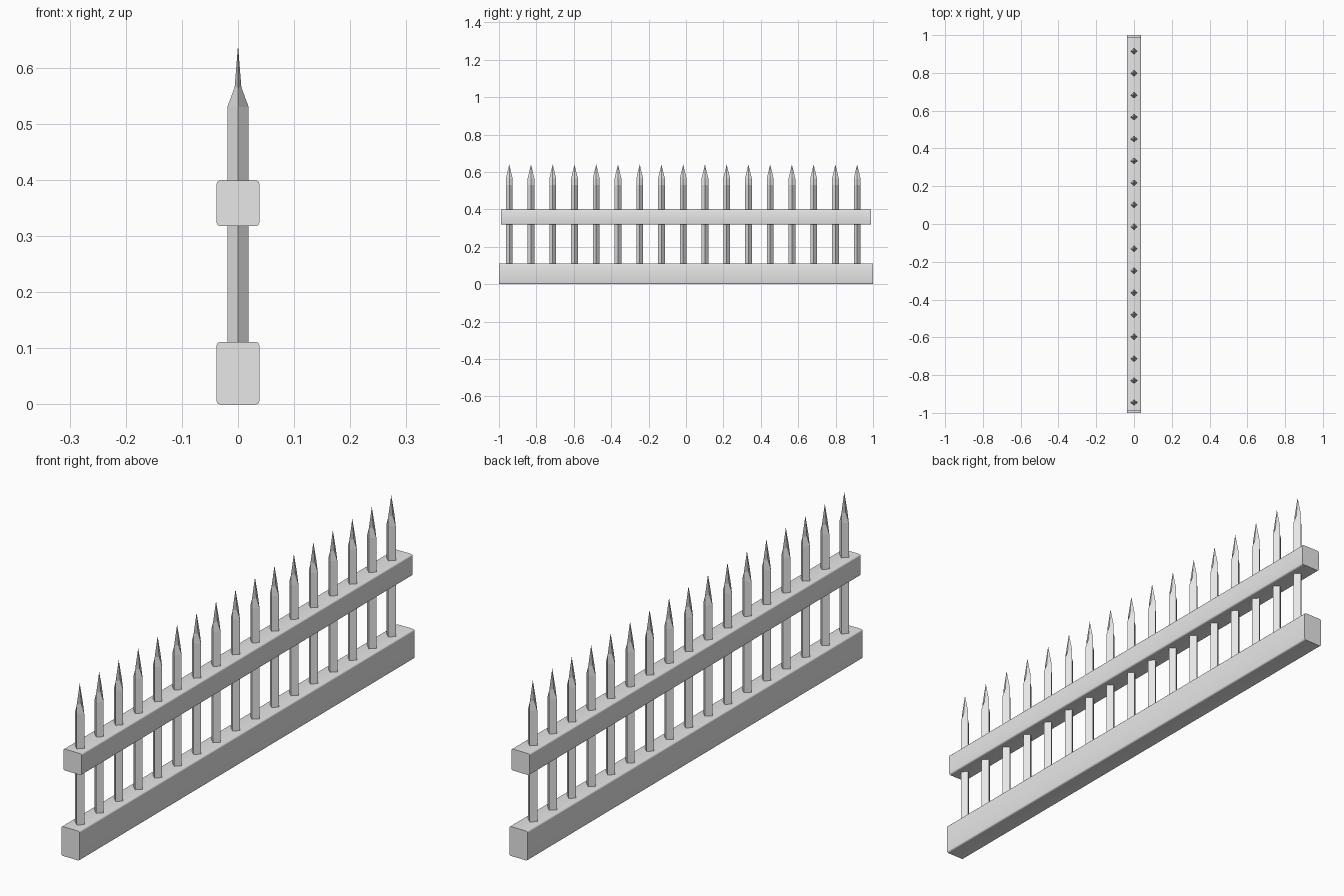
import bpy, bmesh
from math import radians

if "Cube" in bpy.data.objects:
    bpy.data.objects.remove(bpy.data.objects["Cube"], do_unlink=True)

# Single plain grey for the whole fence
grey = bpy.data.materials.new("plain grey")
grey.use_nodes = True
grey.diffuse_color = (0.8, 0.8, 0.8, 1)
grey.node_tree.nodes["Principled BSDF"].inputs["Base Color"].default_value = grey.diffuse_color


def add_object(name, mesh):
    obj = bpy.data.objects.new(name, mesh)
    bpy.context.collection.objects.link(obj)
    return obj


def rail(name, half_width, y0, y1, z0, z1, radius=0.006):
    """Beam along y with its four long edges rounded."""
    bm = bmesh.new()
    bmesh.ops.create_cube(bm, size=1)
    for v in bm.verts:
        v.co.x *= 2 * half_width
        v.co.y = y1 if v.co.y > 0 else y0
        v.co.z = z1 if v.co.z > 0 else z0
    long_edges = [e for e in bm.edges
                  if abs(e.verts[0].co.y - e.verts[1].co.y) > 0.1]
    bmesh.ops.bevel(bm, geom=long_edges, offset=radius, segments=3,
                    profile=0.5, affect='EDGES')
    mesh = bpy.data.meshes.new(name)
    bm.to_mesh(mesh)
    bm.free()
    mesh.materials.append(grey)
    obj = add_object(name, mesh)
    bpy.ops.object.select_all(action='DESELECT')
    obj.select_set(True)
    bpy.context.view_layer.objects.active = obj
    bpy.ops.object.shade_smooth_by_angle(angle=radians(40))


def picket_mesh():
    """Diamond-section bar whose head flattens into a blade point."""
    bm = bmesh.new()
    # (half width in x, half width in y, height)
    sections = [(0.019, 0.018, 0.03), (0.019, 0.018, 0.53), (0.006, 0.018, 0.565)]
    rings = [[bm.verts.new(p) for p in ((x, 0, z), (0, y, z), (-x, 0, z), (0, -y, z))]
             for x, y, z in sections]
    tip = bm.verts.new((0, 0, 0.64))
    bm.faces.new(rings[0][::-1])
    for i in range(4):
        j = (i + 1) % 4
        for low, high in zip(rings, rings[1:]):
            bm.faces.new((low[i], low[j], high[j], high[i]))
        bm.faces.new((rings[-1][i], rings[-1][j], tip))
    bmesh.ops.recalc_face_normals(bm, faces=bm.faces)
    mesh = bpy.data.meshes.new("picket")
    bm.to_mesh(mesh)
    bm.free()
    mesh.materials.append(grey)
    return mesh


# Rails
rail("base_rail", 0.038, -1.0, 1.0, 0.0, 0.111)
rail("upper_rail", 0.038, -0.988, 0.988, 0.318, 0.399)

# Evenly spaced pickets sharing one mesh
COUNT, FIRST, LAST = 17, -0.945, 0.915
shared = picket_mesh()
for n in range(COUNT):
    picket = add_object(f"picket_{n + 1}", shared)
    picket.location.y = FIRST + (LAST - FIRST) * n / (COUNT - 1)
